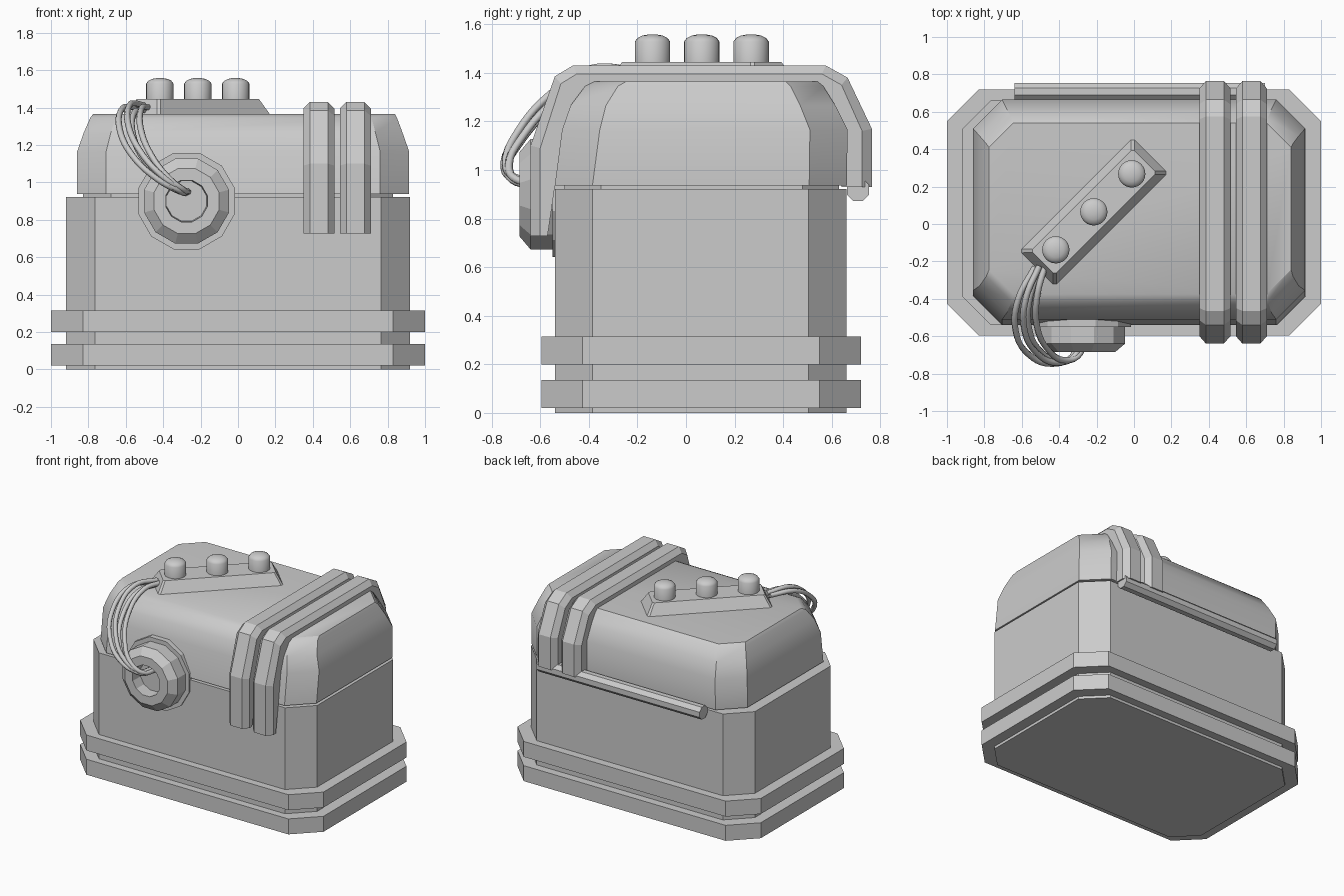
import bpy, bmesh, math

if "Cube" in bpy.data.objects:
    bpy.data.objects.remove(bpy.data.objects["Cube"])

mat = bpy.data.materials.new("neutral grey")
mat.diffuse_color = (0.6, 0.6, 0.6, 1)
mat.use_nodes = True
mat.node_tree.nodes["Principled BSDF"].inputs["Base Color"].default_value = mat.diffuse_color


def loft(name, rings, smooth=False):
    """Closed solid through a list of equal-length point rings."""
    bm = bmesh.new()
    vs = [[bm.verts.new(p) for p in r] for r in rings]
    n = len(vs[0])
    for a, b in zip(vs, vs[1:]):
        for i in range(n):
            j = (i + 1) % n
            bm.faces.new((a[i], a[j], b[j], b[i]))
    bm.faces.new(vs[0][::-1])
    bm.faces.new(vs[-1])
    bmesh.ops.recalc_face_normals(bm, faces=bm.faces)
    me = bpy.data.meshes.new(name)
    bm.to_mesh(me)
    bm.free()
    me.materials.append(mat)
    if smooth:
        me.shade_smooth()
        me.set_sharp_from_angle(angle=math.radians(smooth))
    ob = bpy.data.objects.new(name, me)
    bpy.context.collection.objects.link(ob)
    return ob


def octagon(x0, x1, y0, y1, c, z):
    """Rectangle with cut corners at height z."""
    return [(x0 + c, y0, z), (x1 - c, y0, z), (x1, y0 + c, z), (x1, y1 - c, z),
            (x1 - c, y1, z), (x0 + c, y1, z), (x0, y1 - c, z), (x0, y0 + c, z)]


def circle(r, n, f, turn=0.0):
    a = [2 * math.pi * (i + turn) / n for i in range(n)]
    return [f(r * math.cos(t), r * math.sin(t)) for t in a]


def block(name, x, y0, y1, c, z0, z1):
    return loft(name, [octagon(-x, x, y0, y1, c, z) for z in (z0, z1)])


# Body, base bands and seam filler
block("chest_body", 0.92, -0.54, 0.66, 0.155, 0, 0.922)
block("lower_band", 1.0, -0.595, 0.72, 0.17, 0.02, 0.135)
block("upper_band", 1.0, -0.595, 0.72, 0.17, 0.2, 0.315)
block("seam_filler", 0.83, -0.5, 0.63, 0.15, 0.9, 0.95)

# Rounded lid
lid = [(0.937, -0.86, 0.915, -0.54, 0.662, 0.155), (1.165, -0.86, 0.915, -0.51, 0.665, 0.155),
       (1.265, -0.825, 0.88, -0.475, 0.615, 0.145), (1.345, -0.79, 0.85, -0.415, 0.565, 0.135),
       (1.365, -0.775, 0.84, -0.375, 0.54, 0.13)]
loft("lid", [octagon(x0, x1, y0, y1, c, z) for z, x0, x1, y0, y1, c in lid], 32)

# Two straps over the lid, with bevelled outer edges
outer = [(-0.64, 0.728), (-0.64, 1.1), (-0.54, 1.385), (-0.465, 1.43),
         (0.575, 1.43), (0.665, 1.38), (0.765, 1.17), (0.765, 0.93)]
outer_in = [(-0.60, 0.728), (-0.60, 1.09), (-0.515, 1.355), (-0.45, 1.395),
            (0.56, 1.395), (0.64, 1.35), (0.725, 1.16), (0.725, 0.93)]
inner = [(0.64, 0.93), (0.60, 1.17), (0.5, 1.3), (-0.36, 1.3), (-0.48, 1.18),
         (-0.54, 0.93), (-0.57, 0.728)]
for k, x in enumerate((0.35, 0.545)):
    loft(f"strap_{k + 1}", [[(x + dx, y, z) for y, z in prof + inner] for dx, prof in
                            ((0, outer_in), (0.035, outer), (0.13, outer), (0.165, outer_in))])

# Hinge rod along the back seam
loft("hinge_rod", [circle(0.05, 8, lambda a, b: (x, 0.708 + a, 0.918 + b), 0.5)
                   for x in (-0.64, 0.70)])

# Diagonal control plate with sloped sides
s = math.sqrt(0.5)


def diag(u, v, z):
    return (-0.215 + (u - v) * s, 0.065 + (u + v) * s, z)


loft("control_plate", [[diag(*p) for p in octagon(-u, u, -v, v, c, z)] for u, v, c, z in
                       ((0.43, 0.135, 0.015, 1.36), (0.385, 0.09, 0.012, 1.445))])

# Three domed buttons
for k in (-1, 0, 1):
    cx, cy, _ = diag(k * 0.287, 0, 0)
    loft(f"button_{k + 2}", [circle(r, 24, lambda a, b: (cx + a, cy + b, z)) for r, z in
                             ((0.073, 1.43), (0.073, 1.528), (0.062, 1.543),
                              (0.042, 1.553), (0.015, 1.558))], 40)

# Front socket ring with recess, and its thin backing flange
loft("socket_ring", [circle(r, 12, lambda a, b: (-0.275 + a, y, 0.9 + b), 0.5) for r, y in
                     ((0.235, -0.5), (0.235, -0.64), (0.18, -0.685),
                      (0.115, -0.685), (0.11, -0.6))])
loft("socket_flange", [circle(0.267, 12, lambda a, b: (-0.275 + a, y, 0.9 + b), 0.5)
                       for y in (-0.5, -0.55)])

# Cables arching from the plate into the socket
path = [(-0.50, -0.22, 1.40), (-0.565, -0.38, 1.395), (-0.575, -0.55, 1.285),
        (-0.51, -0.68, 1.14), (-0.40, -0.735, 1.02), (-0.31, -0.70, 0.96), (-0.28, -0.60, 0.95)]
spread = [0.5, 0.9, 1, 0.9, 0.6, 0.35, 0.25]
for k, (ox, oy, oz) in enumerate(((-0.058, -0.02, 0.0), (-0.012, -0.01, 0.025),
                                  (0.012, 0.0, -0.025), (0.055, 0.01, 0.0))):
    cu = bpy.data.curves.new(f"cable_{k + 1}", 'CURVE')
    cu.dimensions = '3D'
    cu.bevel_depth, cu.bevel_resolution, cu.resolution_u = 0.017, 1, 5
    cu.use_fill_caps = True
    sp = cu.splines.new('BEZIER')
    sp.bezier_points.add(len(path) - 1)
    for bp, (x, y, z), w in zip(sp.bezier_points, path, spread):
        bp.co = (x + ox * w, y + oy * w, z + oz * w)
        bp.handle_left_type = bp.handle_right_type = 'AUTO'
    cu.materials.append(mat)
    bpy.context.collection.objects.link(bpy.data.objects.new(f"cable_{k + 1}", cu))
